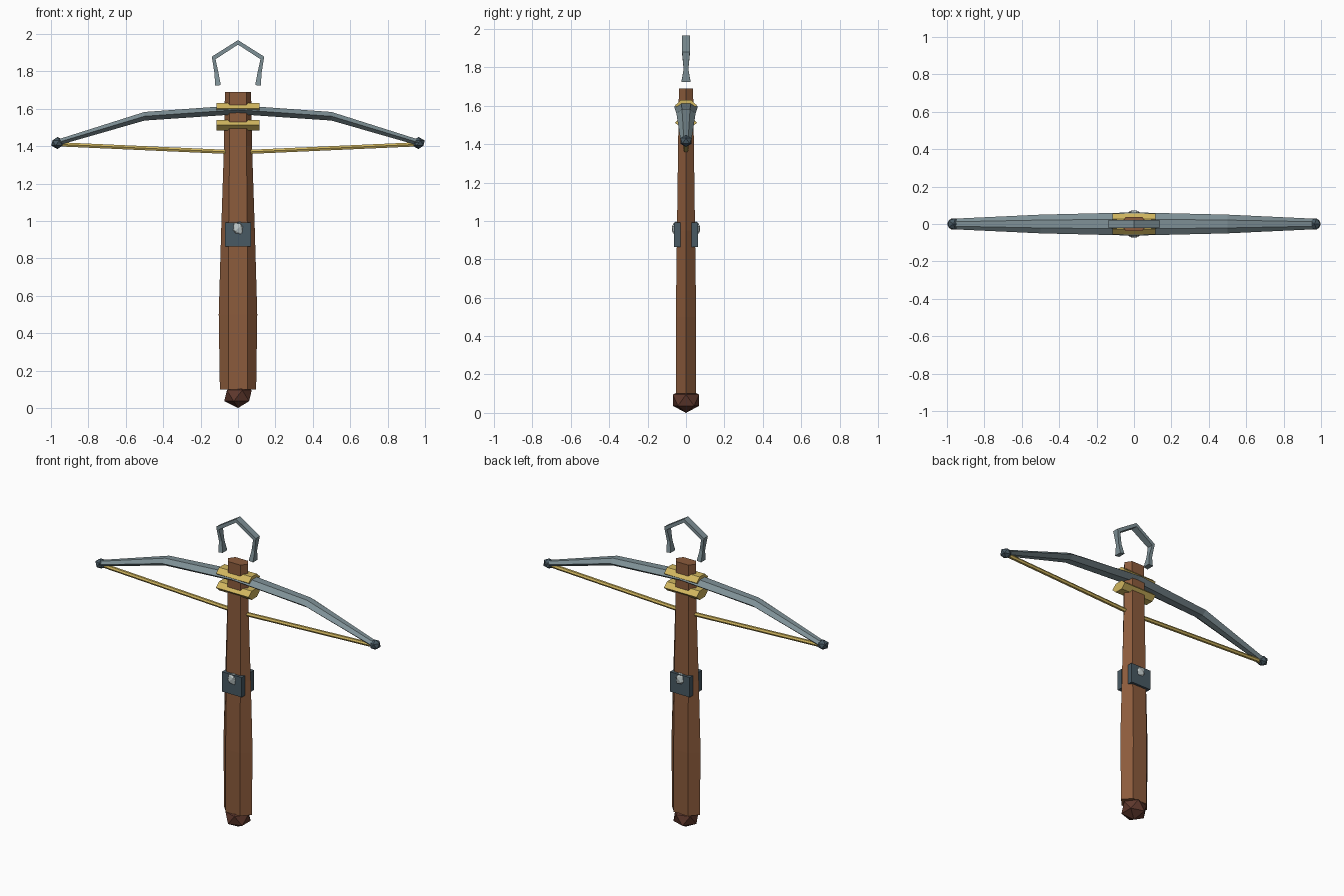
import bpy, bmesh, math
from mathutils import Vector, Matrix

cube = bpy.data.objects.get("Cube")
if cube:
    bpy.data.objects.remove(cube, do_unlink=True)


def material(name, rgb):
    m = bpy.data.materials.new(name)
    m.use_nodes = True
    m.diffuse_color = (*rgb, 1)
    m.node_tree.nodes["Principled BSDF"].inputs["Base Color"].default_value = (*rgb, 1)
    return m


wood = material("wood", (0.26, 0.105, 0.045))
dark_wood = material("dark wood", (0.115, 0.04, 0.026))
steel = material("steel", (0.21, 0.28, 0.305))
dark_steel = material("dark steel", (0.065, 0.1, 0.125))
gold = material("gold", (0.64, 0.47, 0.115))
silver = material("silver", (0.5, 0.56, 0.56))


def finish(name, bm, mat):
    bmesh.ops.recalc_face_normals(bm, faces=bm.faces)
    mesh = bpy.data.meshes.new(name)
    bm.to_mesh(mesh)
    bm.free()
    mesh.materials.append(mat)
    obj = bpy.data.objects.new(name, mesh)
    bpy.context.collection.objects.link(obj)
    return obj


def loft(name, rings, mat):
    """Skin a row of equal-sized rings and cap both ends."""
    bm = bmesh.new()
    rows = [[bm.verts.new(p) for p in ring] for ring in rings]
    n = len(rows[0])
    for a, b in zip(rows, rows[1:]):
        for i in range(n):
            j = (i + 1) % n
            bm.faces.new((a[i], a[j], b[j], b[i]))
    bm.faces.new(rows[0])
    bm.faces.new(rows[-1])
    return finish(name, bm, mat)


def hexagon(wide, flat, high):
    """Hexagon with points at +-wide and flats of half-width flat at +-high."""
    return [(wide, 0), (flat, high), (-flat, high), (-wide, 0), (-flat, -high), (flat, -high)]


def gem(name, centre, size, mat, turn=0.0):
    bm = bmesh.new()
    bmesh.ops.create_icosphere(bm, subdivisions=1, radius=1)
    bm.transform(Matrix.Translation(centre) @ Matrix.Diagonal((*size, 1))
                 @ Matrix.Rotation(turn, 4, 'Y'))
    return finish(name, bm, mat)


def box(name, centre, size, mat):
    bm = bmesh.new()
    bmesh.ops.create_cube(bm, size=1)
    bm.transform(Matrix.Translation(centre) @ Matrix.Diagonal((*size, 1)))
    return finish(name, bm, mat)


# Wooden stock: six-sided, slightly swollen near the grip: (z, half x, half y)
stock = [(0.1, 0.097, 0.052), (0.5, 0.103, 0.053), (0.95, 0.09, 0.047),
         (1.4, 0.075, 0.041), (1.69, 0.07, 0.037)]
loft("stock", [[(x, y, z) for x, y in hexagon(w, 0.05 if z < 1 else 0.045, d)]
               for z, w, d in stock], wood)
gem("pommel", (0, 0, 0.066), (0.082, 0.08, 0.066), dark_wood)

# Bow limbs: (x, z, half depth, half thickness)
half = [(0.5, 1.56, 0.05, 0.023), (0.97, 1.418, 0.028, 0.016)]
stations = ([(-x, *rest) for x, *rest in reversed(half)]
            + [(0, 1.595, 0.062, 0.024)] + half)
loft("bow", [[(x, y, z + h) for y, h in hexagon(d, d * 0.42, t)]
             for x, z, d, t in stations], steel)

# Bow tip knobs, string halves, and side plates with studs
for side, label in ((1, "left"), (-1, "right")):
    gem(label + "_bow_tip", (side * 0.965, 0, 1.417), (0.037, 0.035, 0.032), dark_steel)
    loft(label + "_string", [[(side * x, y, z + h) for y, h in hexagon(0.013, 0.007, 0.011)]
                             for x, z in ((0.96, 1.41), (0, 1.367))], gold)
for side, label in ((-1, "front"), (1, "back")):
    box(label + "_plate", (0, side * 0.045, 0.928), (0.14, 0.035, 0.126), dark_steel)
    gem(label + "_stud", (0, side * 0.052, 0.96), (0.037, 0.024, 0.041), silver, 0.35)

# Gold bindings across the stock
for label, z in (("upper", 1.602), ("lower", 1.512)):
    loft(label + "_binding", [[(x, y, z + h) for y, h in hexagon(0.057, 0.027, 0.028)]
                              for x in (-0.115, 0.115)], gold)

# Stirrup: bent band with flared feet: (x, z, half thickness, half depth)
arm = [(0.107, 1.725, 0.015, 0.024), (0.115, 1.79, 0.011, 0.012),
       (0.13, 1.872, 0.012, 0.02)]
path = ([(-x, *rest) for x, *rest in arm] + [(0, 1.955, 0.012, 0.022)]
        + list(reversed(arm)))
rings = []
for i, (x, z, t, d) in enumerate(path):
    before, after = path[max(i - 1, 0)], path[min(i + 1, len(path) - 1)]
    along = Vector((after[0] - before[0], 0, after[1] - before[1])).normalized()
    out = Vector((-along.z, 0, along.x)) * t
    depth = Vector((0, d, 0))
    c = Vector((x, 0, z))
    rings.append([c + out + depth, c + out - depth, c - out - depth, c - out + depth])
loft("stirrup", rings, steel)
